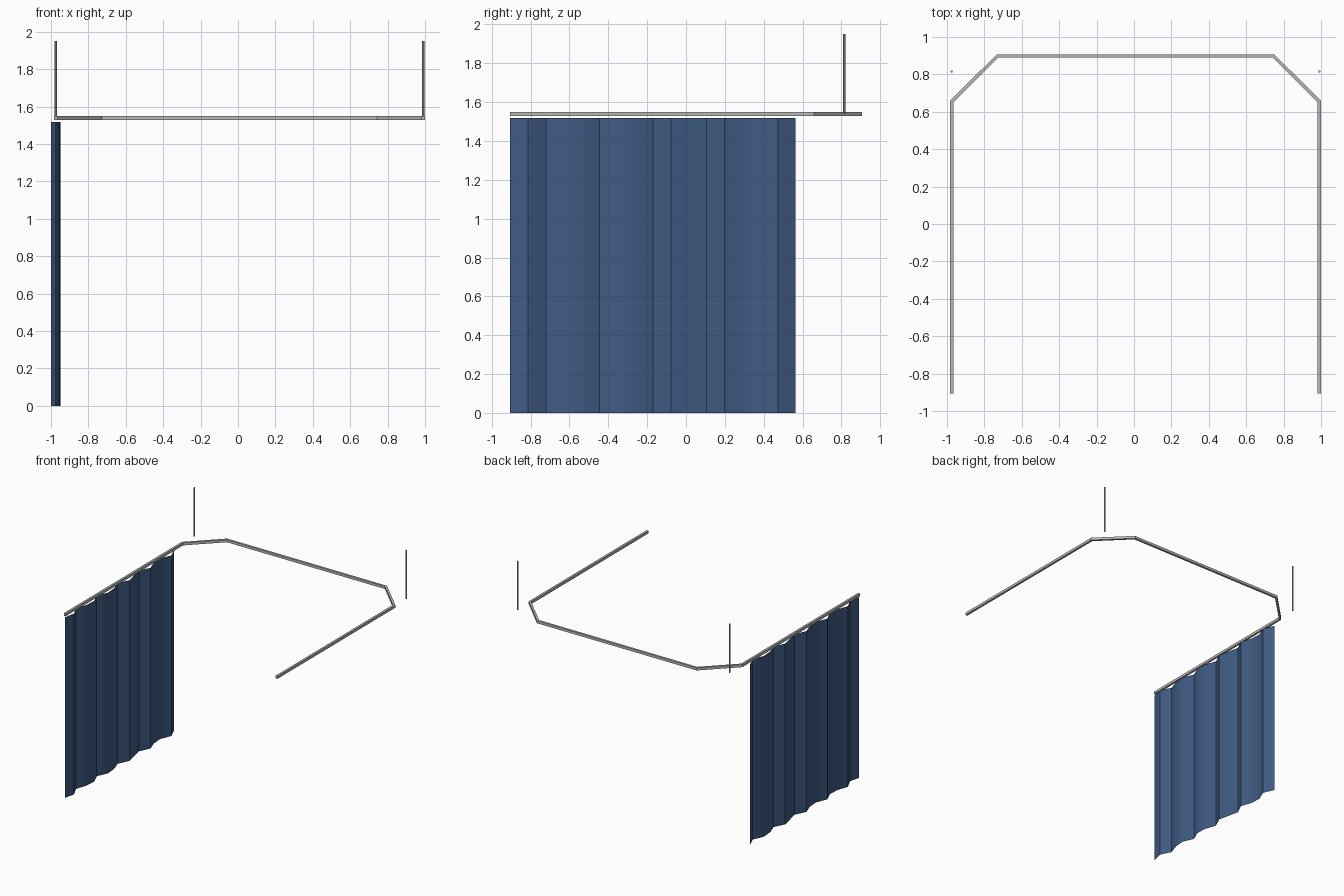
import bpy, bmesh, math
from mathutils import Vector

if "Cube" in bpy.data.objects:
    bpy.data.objects.remove(bpy.data.objects["Cube"], do_unlink=True)


def material(name, color):
    m = bpy.data.materials.new(name)
    m.use_nodes = True
    m.diffuse_color = color
    m.node_tree.nodes["Principled BSDF"].inputs["Base Color"].default_value = color
    return m


def add_object(name, bm, mat, smooth=False):
    mesh = bpy.data.meshes.new(name)
    bm.to_mesh(mesh)
    bm.free()
    mesh.materials.append(mat)
    obj = bpy.data.objects.new(name, mesh)
    bpy.context.collection.objects.link(obj)
    if smooth:
        bpy.ops.object.select_all(action='DESELECT')
        obj.select_set(True)
        bpy.context.view_layer.objects.active = obj
        bpy.ops.object.shade_smooth_by_angle(angle=math.radians(30))
    return obj


steel = material("brushed steel", (0.48, 0.48, 0.46, 1))
fabric = material("navy fabric", (0.05, 0.105, 0.23, 1))

# Rail: square bar swept along a U with chamfered, mitred corners
MID, HALF, BAR = 0.008, 0.983, 0.009
RAIL_Z, RAIL_H = 1.539, 0.011
side = [Vector((-HALF, -0.905)), Vector((-HALF, 0.655)), Vector((-0.738, 0.898))]
path = side + [Vector((-p.x, p.y)) for p in reversed(side)]
bm = bmesh.new()
rings = []
for i, p in enumerate(path):
    dirs = []
    if i > 0:
        dirs.append((p - path[i - 1]).normalized())
    if i < len(path) - 1:
        dirs.append((path[i + 1] - p).normalized())
    normals = [Vector((-d.y, d.x)) for d in dirs]
    n = sum(normals, Vector((0, 0))).normalized()
    n *= BAR / n.dot(normals[0])
    rings.append([bm.verts.new((MID + p.x + s * n.x, p.y + s * n.y, RAIL_Z + t * RAIL_H))
                  for s, t in ((1, 1), (1, -1), (-1, -1), (-1, 1))])
for a, b in zip(rings, rings[1:]):
    for k in range(4):
        j = (k + 1) % 4
        bm.faces.new((a[k], a[j], b[j], b[k]))
bm.faces.new(rings[0])
bm.faces.new(reversed(rings[-1]))
bmesh.ops.recalc_face_normals(bm, faces=bm.faces)
add_object("curtain_rail", bm, steel)

# Ceiling hanger rods near the back corners
ROD_LOW, ROD_HIGH = 1.54, 1.95
for name, sign in (("hanger_rod_right", -1), ("hanger_rod_left", 1)):
    bm = bmesh.new()
    bmesh.ops.create_cone(bm, cap_ends=True, segments=8, radius1=0.006, radius2=0.006,
                          depth=ROD_HIGH - ROD_LOW)
    bmesh.ops.translate(bm, verts=bm.verts,
                        vec=(MID + sign * HALF, 0.815, (ROD_LOW + ROD_HIGH) / 2))
    add_object(name, bm, steel, smooth=True)

# Curtain: thin pleated sheet under the right arm of the rail
FOLDS, Y0, Y1, TOP = 16, -0.905, 0.565, 1.517
bm = bmesh.new()
columns = []
for i in range(FOLDS + 1):
    x = -0.975 + 0.025 * math.sin(2.2 * i)
    y = Y0 + (Y1 - Y0) * i / FOLDS
    columns.append([bm.verts.new((x, y, z)) for z in (0, TOP)])
for a, b in zip(columns, columns[1:]):
    bm.faces.new((a[0], b[0], b[1], a[1]))
add_object("curtain", bm, fabric, smooth=True)
